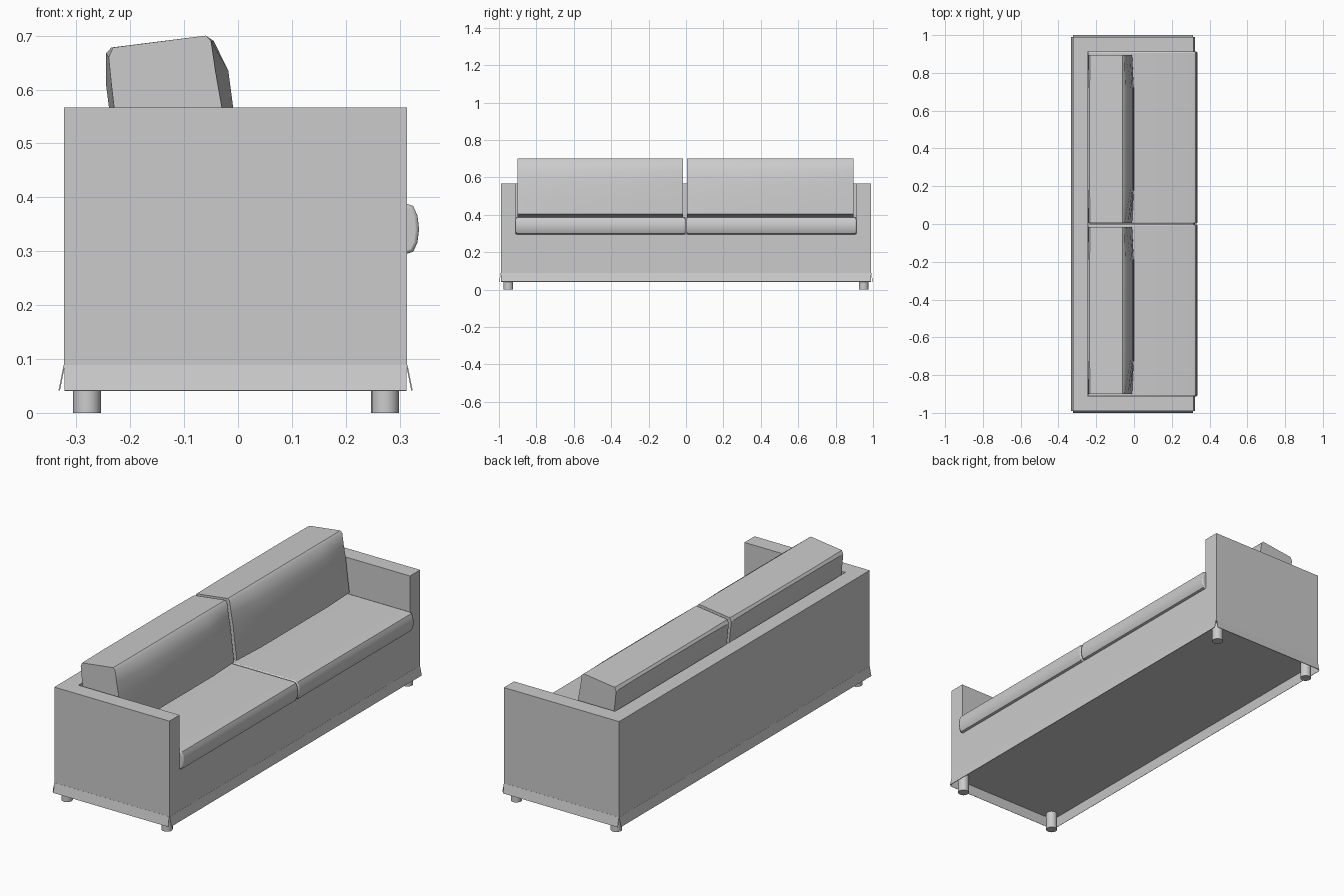
import bpy, bmesh
from mathutils import Vector

if "Cube" in bpy.data.objects:
    bpy.data.objects.remove(bpy.data.objects["Cube"])

fabric = bpy.data.materials.new("grey fabric")
fabric.diffuse_color = (0.6, 0.6, 0.6, 1)
fabric.use_nodes = True
fabric.node_tree.nodes["Principled BSDF"].inputs["Base Color"].default_value = fabric.diffuse_color


def finish(name, bm, bevel=0.0):
    """Turn a bmesh into a named object with sharp-edge smooth shading."""
    bmesh.ops.recalc_face_normals(bm, faces=bm.faces)
    me = bpy.data.meshes.new(name)
    bm.to_mesh(me)
    bm.free()
    me.materials.append(fabric)
    ob = bpy.data.objects.new(name, me)
    bpy.context.collection.objects.link(ob)
    if bevel:
        mod = ob.modifiers.new("soft edge", 'BEVEL')
        mod.width = bevel
        mod.segments = 2
        mod.limit_method = 'ANGLE'
        mod.angle_limit = 1.0
    bpy.ops.object.select_all(action='DESELECT')
    ob.select_set(True)
    bpy.context.view_layer.objects.active = ob
    bpy.ops.object.shade_smooth_by_angle(angle=0.6)
    return ob


def loft(name, sections, bevel=0.0):
    """Skin a list of closed point loops and cap both ends."""
    bm = bmesh.new()
    rings = [[bm.verts.new(Vector(p)) for p in s] for s in sections]
    n = len(rings[0])
    for a, b in zip(rings, rings[1:]):
        for i in range(n):
            j = (i + 1) % n
            bm.faces.new((a[i], a[j], b[j], b[i]))
    bm.faces.new(rings[0])
    bm.faces.new(rings[-1])
    return finish(name, bm, bevel)


def along_y(profile, y):
    return [(x, y, z) for x, z in profile]


def along_x(profile, x):
    return [(x, y, z) for y, z in profile]


# arms and seat base: one U-shaped profile run front to back, underside raised behind the skirt
half = [(0.99, 0.087), (0.99, 0.567), (0.91, 0.567), (0.91, 0.298)]
u_shape = half + [(-y, z) for y, z in reversed(half)]
loft("arms_and_base", [along_x(u_shape, -0.323), along_x(u_shape, 0.314)])

# backrest panel between the arms
back = [(-0.323, 0.29), (-0.245, 0.29), (-0.245, 0.567), (-0.323, 0.567)]
loft("backrest", [along_y(back, -0.911), along_y(back, 0.911)])

# thin skirt panels hanging from the bottom edge and flaring outward
for x0, s, name in ((0.314, 1, "front_skirt"), (-0.323, -1, "back_skirt")):
    p = [(x0 - s * 0.002, 0.089), (x0 + s * 0.0005, 0.089),
         (x0 + s * 0.010, 0.042), (x0 + s * 0.0075, 0.041)]
    loft(name, [along_y(p, -0.989), along_y(p, 0.989)])
for s, name in ((1, "right_skirt"), (-1, "left_skirt")):
    p = [(s * 0.988, 0.089), (s * 0.9905, 0.089), (s * 1.0, 0.042), (s * 0.9975, 0.041)]
    loft(name, [along_x(p, -0.322), along_x(p, 0.313)])

# seat cushions with a rounded front
seat = [(-0.243, 0.295), (0.313, 0.295), (0.325, 0.299), (0.333, 0.316), (0.336, 0.341),
        (0.333, 0.366), (0.325, 0.384), (0.313, 0.388), (-0.243, 0.388)]
for s in (-1, 1):
    loft("seat_cushion", [along_y(seat, s * 0.002), along_y(seat, s * 0.912)], 0.006)

# leaning back cushions, flat at the ends and bulging in the middle
end = [(-0.240, 0.660), (-0.232, 0.678), (-0.060, 0.700), (-0.050, 0.690), (-0.042, 0.635),
       (-0.030, 0.567), (-0.020, 0.480), (-0.010, 0.403), (-0.200, 0.388), (-0.222, 0.500),
       (-0.235, 0.610)]
mid = [(-0.245, 0.667), (-0.235, 0.678), (-0.060, 0.700), (-0.045, 0.690), (-0.018, 0.635),
       (-0.009, 0.567), (-0.003, 0.480), (-0.001, 0.403), (-0.205, 0.388), (-0.231, 0.500),
       (-0.245, 0.610)]
for y0, y1 in ((-0.90, -0.015), (0.005, 0.895)):
    loft("back_cushion", [along_y(end, y0), along_y(mid, y0 + 0.18),
                          along_y(mid, y1 - 0.18), along_y(end, y1)])

# four short round legs reaching up to the raised underside
for x in (-0.280, 0.273):
    for y in (-0.95, 0.95):
        bm = bmesh.new()
        bmesh.ops.create_cone(bm, cap_ends=True, segments=16, radius1=0.026,
                              radius2=0.026, depth=0.09)
        bmesh.ops.translate(bm, verts=bm.verts, vec=(x, y, 0.045))
        finish("leg", bm)
